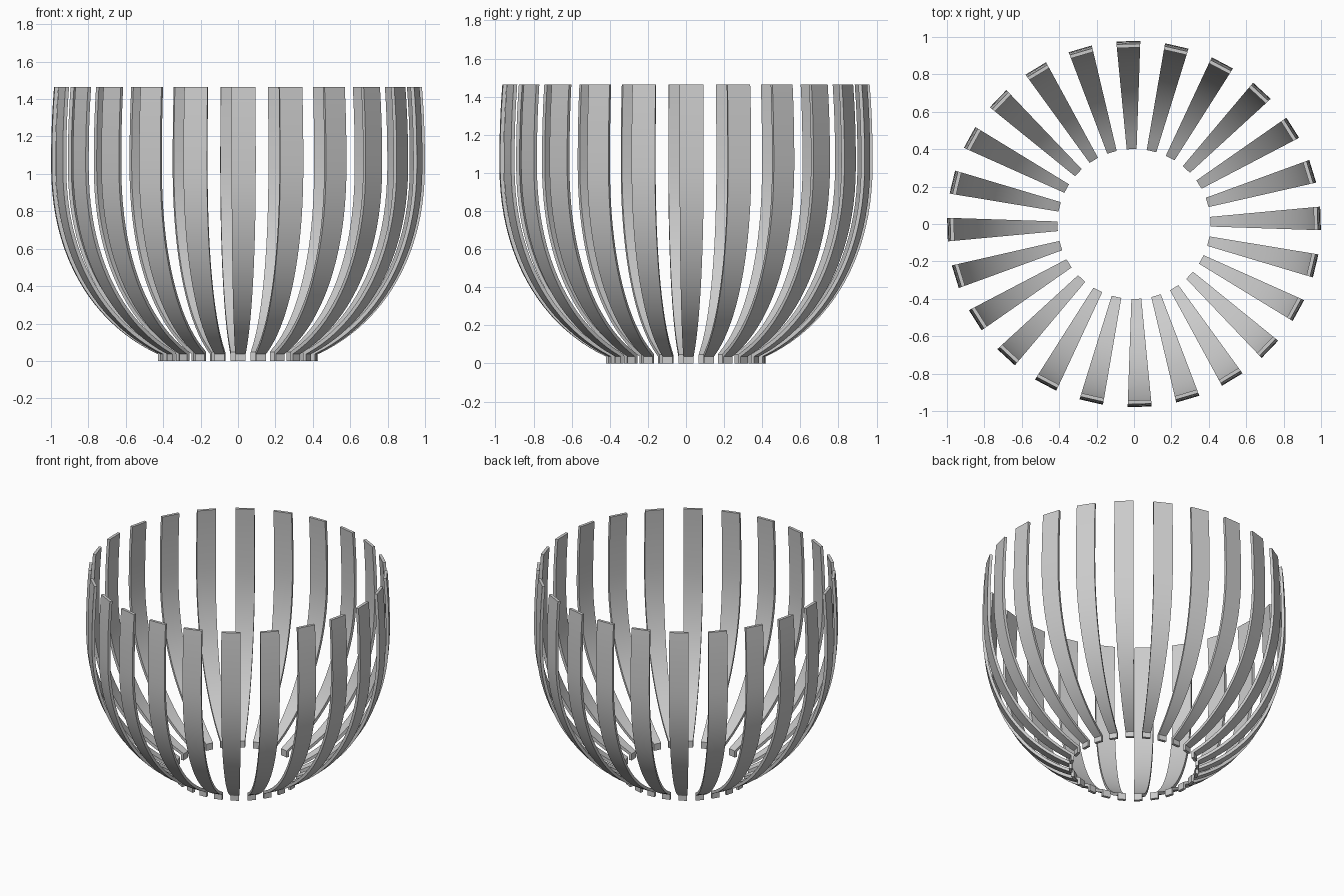
import bpy, bmesh, math
from mathutils import Vector, Matrix

cube = bpy.data.objects.get("Cube")
if cube:
    bpy.data.objects.remove(cube, do_unlink=True)

SLATS = 24
HALF_ANGLE = math.radians(3.7)
OFFSET = math.radians(1.75)
THICK = 0.02
HEIGHT, BULGE_Z, FOOT_Z = 1.465, 1.05, 0.037
STEPS = 28

grey = bpy.data.materials.new("plain grey")
grey.use_nodes = True
colour = (0.6, 0.6, 0.6, 1)
grey.diffuse_color = colour
grey.node_tree.nodes["Principled BSDF"].inputs["Base Color"].default_value = colour


def bowl_radius(z):
    """Rounded bowl curve, flatter above its widest point."""
    t = (BULGE_Z - z) / 1.1 if z < BULGE_Z else (z - BULGE_Z) / 2
    return (1 - t ** 2.15) ** (1 / 2.15)


# Outer profile: short upright foot, then the bowl curve
outer = [Vector((bowl_radius(FOOT_Z), 0))]
for i in range(STEPS + 1):
    z = FOOT_Z + (HEIGHT - FOOT_Z) * (i / STEPS) ** 1.5
    outer.append(Vector((bowl_radius(z), z)))

# Inner profile: offset along the normals, ends kept level
inner = [outer[0] - Vector((THICK, 0)),
         outer[1] + Vector((-THICK, THICK * 0.5))]
for i in range(2, len(outer) - 1):
    d = (outer[i + 1] - outer[i - 1]).normalized()
    inner.append(outer[i] + Vector((-d.y, d.x)) * THICK)
inner.append(outer[-1] - Vector((THICK, 0)))

# One slat: a four-cornered section carried up the profile
bm = bmesh.new()
c, s = math.cos(HALF_ANGLE), math.sin(HALF_ANGLE)
rings = []
for o, n in zip(outer, inner):
    corners = [(o, -s), (o, s), (n, s), (n, -s)]
    rings.append([bm.verts.new((p.x * c, p.x * side, p.y)) for p, side in corners])
for a, b in zip(rings, rings[1:]):
    for k in range(4):
        m = (k + 1) % 4
        bm.faces.new((a[k], a[m], b[m], b[k]))
bm.faces.new(rings[0][::-1])
bm.faces.new(rings[-1])
bmesh.ops.recalc_face_normals(bm, faces=bm.faces)
mesh = bpy.data.meshes.new("slat")
bm.to_mesh(mesh)
bm.free()
mesh.materials.append(grey)

# Ring of slats, very slightly narrower front to back
squash = Matrix.Diagonal((1, 0.98, 1, 1))
for i in range(SLATS):
    part = mesh.copy()
    turn = Matrix.Rotation(OFFSET + math.tau * i / SLATS, 4, 'Z')
    part.transform(squash @ turn)
    slat = bpy.data.objects.new(f"slat_{i + 1:02d}", part)
    bpy.context.collection.objects.link(slat)
    bpy.ops.object.select_all(action='DESELECT')
    slat.select_set(True)
    bpy.context.view_layer.objects.active = slat
    bpy.ops.object.shade_smooth_by_angle(angle=math.radians(30))
